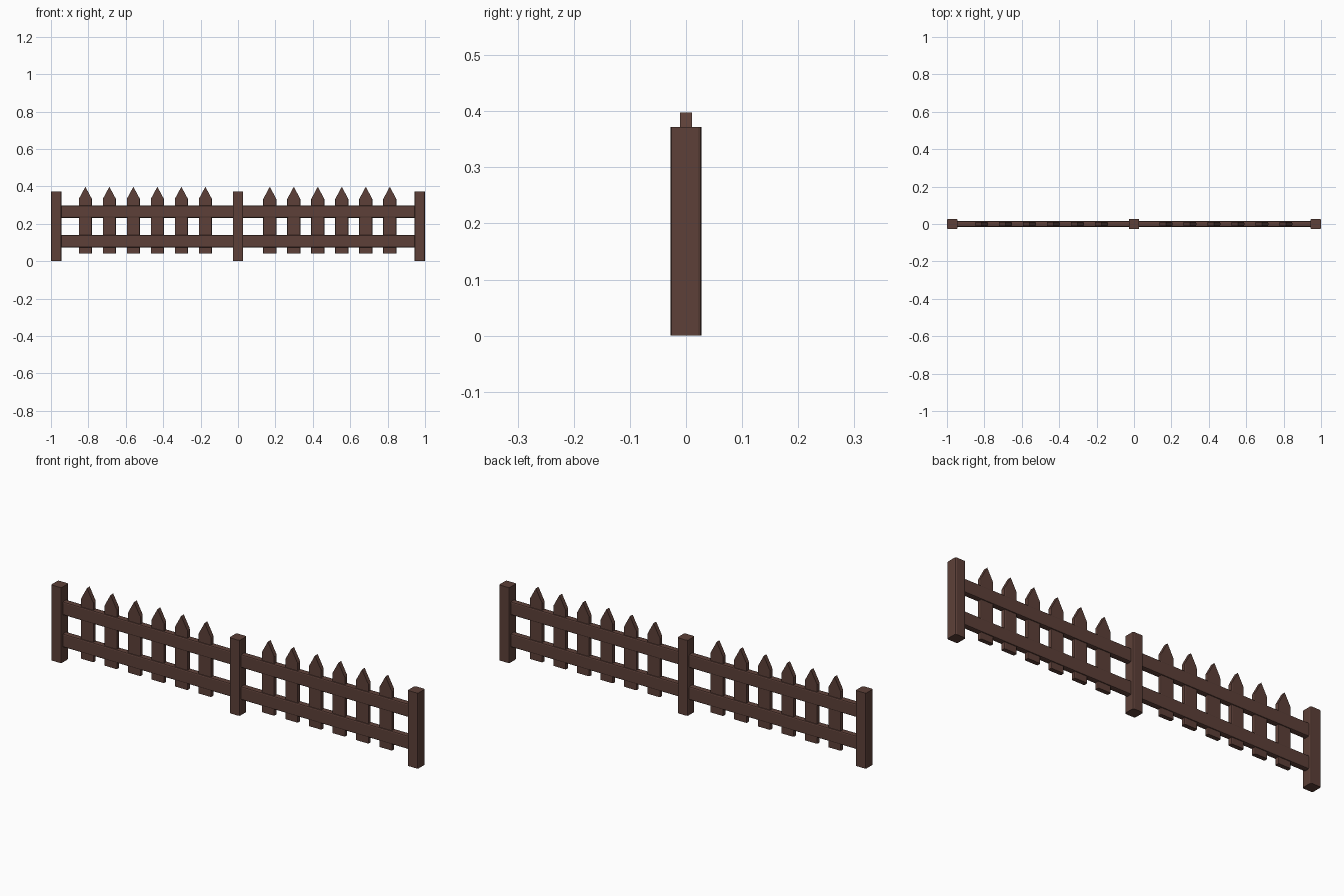
import bpy, bmesh
from mathutils import Vector

if "Cube" in bpy.data.objects:
    bpy.data.objects.remove(bpy.data.objects["Cube"])

wood = bpy.data.materials.new("dark_wood")
wood.diffuse_color = (0.109, 0.051, 0.04, 1)
wood.use_nodes = True
wood.node_tree.nodes["Principled BSDF"].inputs["Base Color"].default_value = wood.diffuse_color


def plank(name, size, centre, axis, chamfer, shoulder=None):
    """Box with the edges along one axis chamfered; optional pointed top from shoulder height."""
    bm = bmesh.new()
    bmesh.ops.create_cube(bm, size=1)
    bmesh.ops.scale(bm, vec=size, verts=bm.verts)
    long_edges = [e for e in bm.edges
                  if abs((e.verts[0].co - e.verts[1].co).normalized()[axis]) > 0.9]
    bmesh.ops.bevel(bm, geom=long_edges, offset=chamfer, segments=2,
                    profile=0.5, affect='EDGES')
    bmesh.ops.translate(bm, vec=centre, verts=bm.verts)
    if shoulder:
        peak = Vector((centre[0], 0, centre[2] + size[2] / 2))
        rise = peak.z - shoulder
        for s in (-1, 1):
            cut = bmesh.ops.bisect_plane(
                bm, geom=bm.verts[:] + bm.edges[:] + bm.faces[:], plane_co=peak,
                plane_no=(s * rise, 0, size[0] / 2), clear_outer=True)
            rim = [g for g in cut["geom_cut"] if isinstance(g, bmesh.types.BMEdge)]
            bmesh.ops.holes_fill(bm, edges=rim)
    bmesh.ops.recalc_face_normals(bm, faces=bm.faces)
    mesh = bpy.data.meshes.new(name)
    bm.to_mesh(mesh)
    bm.free()
    mesh.materials.append(wood)
    obj = bpy.data.objects.new(name, mesh)
    bpy.context.collection.objects.link(obj)
    return obj


# Posts
for x in (-0.972, 0, 0.972):
    plank("post", (0.056, 0.056, 0.372), (x, 0, 0.186), 2, 0.007)

# Rails, one pair per bay
for x in (-0.486, 0.486):
    for z in (0.107, 0.265):
        plank("rail", (0.95, 0.03, 0.066), (x, 0, z), 0, 0.006)

# Pointed pickets, six per bay
for start in (-0.816, 0.17):
    for i in range(6):
        plank("picket", (0.07, 0.021, 0.356), (start + i * 0.1283, 0, 0.220), 2, 0.005,
              shoulder=0.333)
